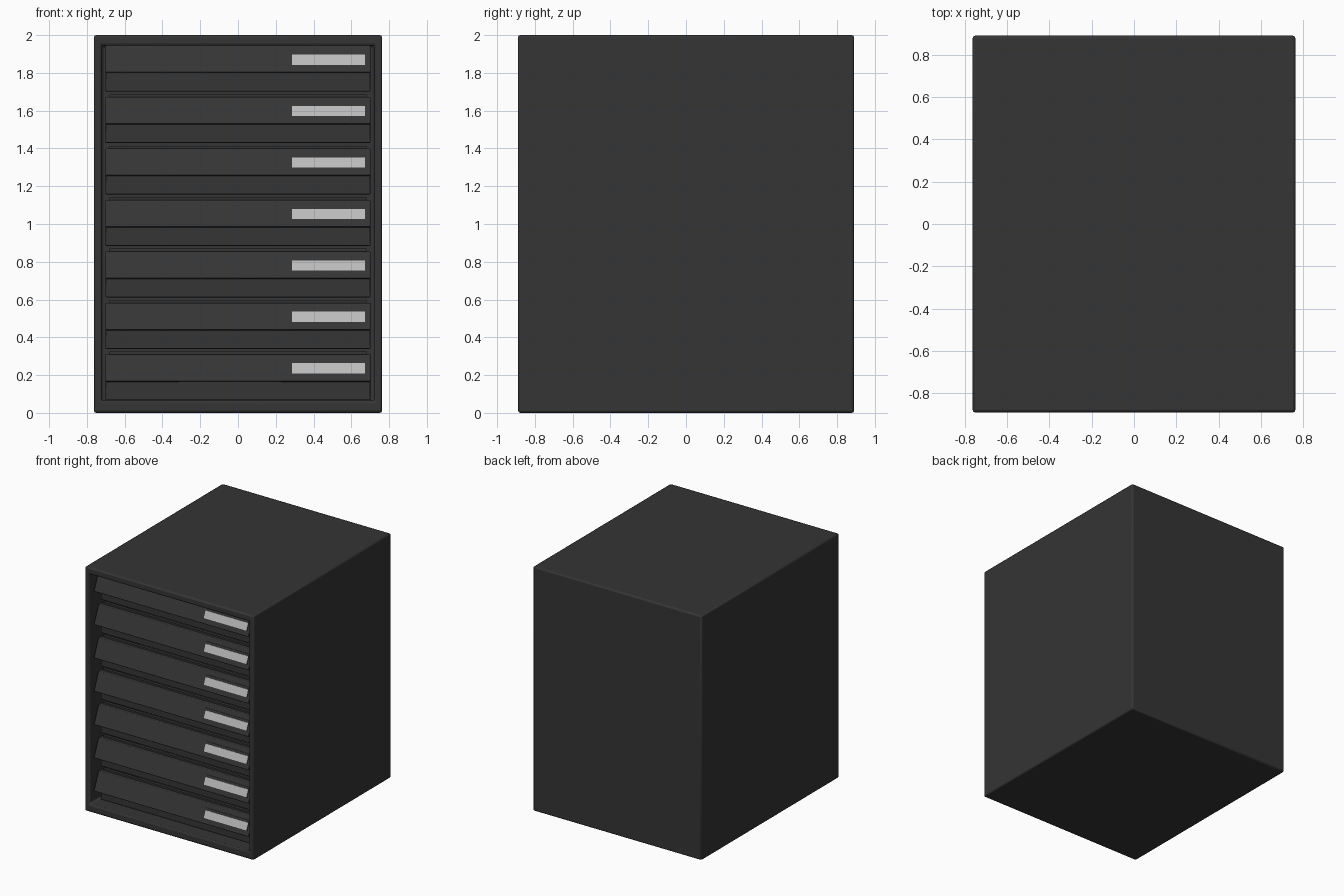
import bpy, bmesh

if "Cube" in bpy.data.objects:
    bpy.data.objects.remove(bpy.data.objects["Cube"])


def material(name, v):
    m = bpy.data.materials.new(name)
    m.diffuse_color = (v, v, v, 1)
    m.use_nodes = True
    m.node_tree.nodes["Principled BSDF"].inputs["Base Color"].default_value = m.diffuse_color
    return m


DARK = material("charcoal plastic", 0.035)
LABEL = material("label grey", 0.50)


def finish(name, bm, mat, bevel=0, segments=2):
    bmesh.ops.recalc_face_normals(bm, faces=bm.faces)
    me = bpy.data.meshes.new(name)
    bm.to_mesh(me)
    bm.free()
    ob = bpy.data.objects.new(name, me)
    bpy.context.collection.objects.link(ob)
    me.materials.append(mat)
    if bevel:
        b = ob.modifiers.new("soft edges", "BEVEL")
        b.width, b.segments, b.limit_method = bevel, segments, "ANGLE"
    bpy.context.view_layer.objects.active = ob
    ob.select_set(True)
    bpy.ops.object.shade_smooth_by_angle()
    ob.select_set(False)
    return ob


def add_box(bm, x0, x1, y0, y1, z0, z1):
    vs = bmesh.ops.create_cube(bm, size=1)["verts"]
    for v in vs:
        v.co = (x1 if v.co.x > 0 else x0, y1 if v.co.y > 0 else y0,
                z1 if v.co.z > 0 else z0)
    return vs


def add_profile(bm, pts, x0, x1):
    # Extrude a (y, z) outline across x
    face = bm.faces.new([bm.verts.new((x0, y, z)) for y, z in pts])
    ext = bmesh.ops.extrude_face_region(bm, geom=[face])["geom"]
    for v in ext:
        if isinstance(v, bmesh.types.BMVert):
            v.co.x = x1


# Cabinet shell: box whose front is inset and pushed in to make the cavity
bm = bmesh.new()
add_box(bm, -0.763, 0.763, -0.89, 0.89, 0, 2)
front = min(bm.faces, key=lambda f: f.calc_center_median().y)
bmesh.ops.inset_region(bm, faces=[front], thickness=0.058)
for v in front.verts:
    v.co.z = 0.065 if v.co.z < 1 else 1.945
ext = bmesh.ops.extrude_face_region(bm, geom=[front])["geom"]
for v in ext:
    if isinstance(v, bmesh.types.BMVert):
        v.co.y = 0.83
if front.is_valid:
    bmesh.ops.delete(bm, geom=[front], context="FACES_ONLY")
finish("cabinet_shell", bm, DARK, 0.012)

PITCH, LEAN = 0.2725, 0.06 / 0.145


def slat_y(h):
    return -0.865 + LEAN * h


for i in range(7):
    z = 0.167 + i * PITCH
    # Sloping drawer front with recessed finger grip below
    bm = bmesh.new()
    add_profile(bm, [(-0.865, z), (-0.805, z + 0.143), (-0.745, z + 0.143),
                     (-0.745, z - 0.1), (-0.775, z - 0.1), (-0.775, z)],
                -0.701, 0.701)
    finish(f"drawer_front_{i + 1}", bm, DARK, 0.004)

    # Drawer tray: floor, sides, back and the rim behind the front
    bm = bmesh.new()
    lo, hi = z - 0.095, z + 0.135
    add_box(bm, -0.68, 0.68, -0.75, 0.8, lo, lo + 0.015)
    add_box(bm, -0.68, -0.66, -0.75, 0.8, lo, hi)
    add_box(bm, 0.66, 0.68, -0.75, 0.8, lo, hi)
    add_box(bm, -0.68, 0.68, 0.78, 0.8, lo, hi)
    add_box(bm, -0.68, 0.68, -0.775, -0.75, z + 0.13, z + 0.157)
    finish(f"drawer_tray_{i + 1}", bm, DARK)

    # Label holder frame and card on the slope
    def plate(name, x0, x1, h0, h1, lift, mat):
        bm = bmesh.new()
        add_profile(bm, [(slat_y(h0) - lift, z + h0), (slat_y(h1) - lift, z + h1),
                         (slat_y(h1) + 0.003, z + h1), (slat_y(h0) + 0.003, z + h0)],
                    x0, x1)
        finish(name, bm, mat)

    plate(f"label_holder_{i + 1}", 0.282, 0.678, 0.036, 0.112, 0.002, DARK)
    plate(f"label_card_{i + 1}", 0.287, 0.673, 0.041, 0.096, 0.004, LABEL)
